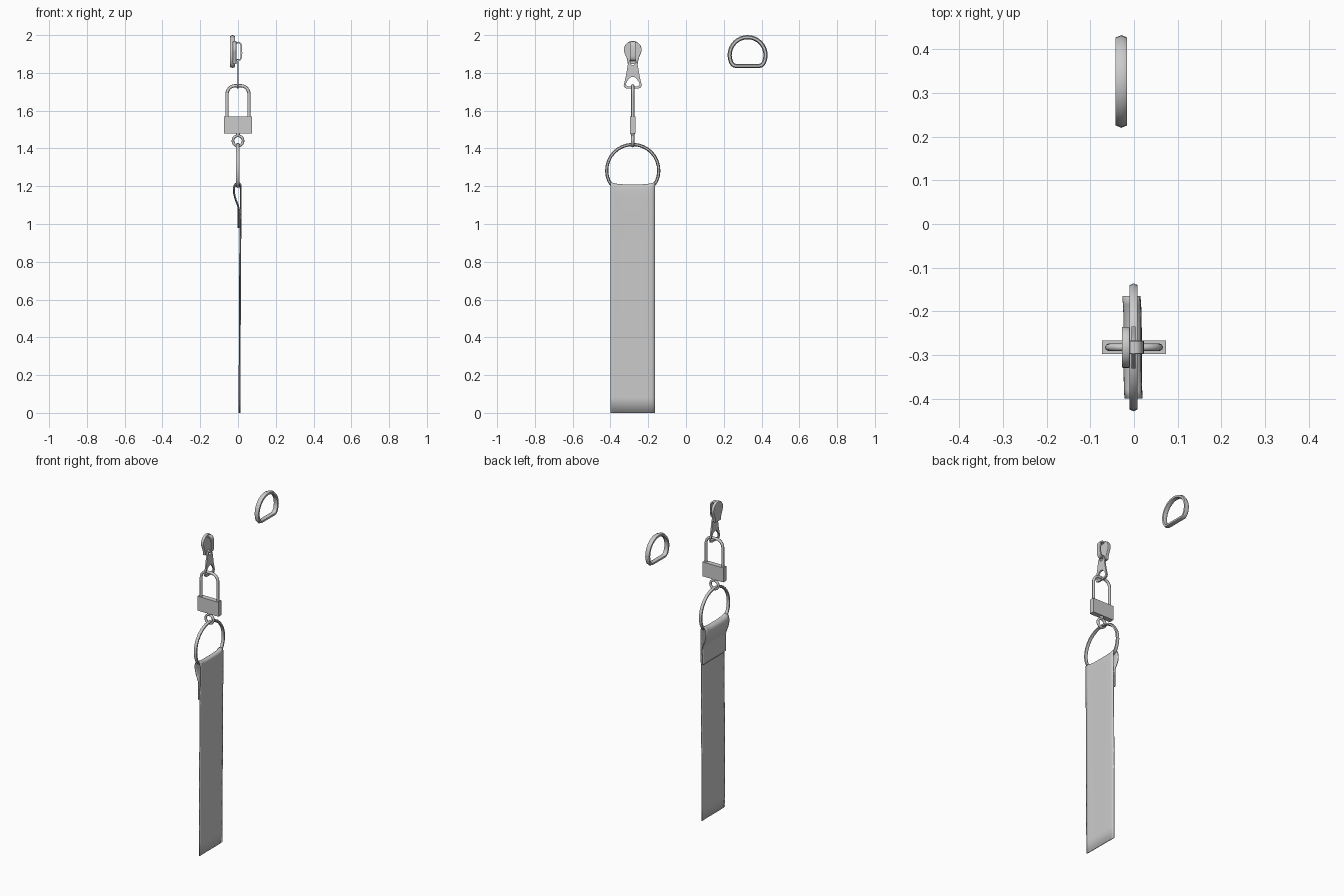
import bpy, bmesh, math
from mathutils import Vector

if "Cube" in bpy.data.objects:
    bpy.data.objects.remove(bpy.data.objects["Cube"])

YC = -0.282  # centre line of the hanging assembly


def finish(bm, name, angle=40):
    bmesh.ops.recalc_face_normals(bm, faces=bm.faces)
    me = bpy.data.meshes.new(name)
    bm.to_mesh(me)
    bm.free()
    ob = bpy.data.objects.new(name, me)
    bpy.context.collection.objects.link(ob)
    smooth(ob, angle)
    return ob


def smooth(ob, angle=40):
    bpy.ops.object.select_all(action='DESELECT')
    ob.select_set(True)
    bpy.context.view_layer.objects.active = ob
    bpy.ops.object.shade_smooth_by_angle(angle=math.radians(angle))


def arc(cx, cz, r, a0, a1, n):
    return [(cx + r * math.cos(math.radians(a0 + (a1 - a0) * i / n)),
             cz + r * math.sin(math.radians(a0 + (a1 - a0) * i / n))) for i in range(n + 1)]


def spline(pts, n=4):
    p = [Vector(q) for q in [pts[0]] + pts + [pts[-1]]]
    out = []
    for i in range(1, len(p) - 2):
        a, b, c, d = p[i - 1:i + 3]
        for k in range(n):
            t = k / n
            out.append(0.5 * (2 * b + (c - a) * t + (2 * a - 5 * b + 4 * c - d) * t * t
                              + (3 * b - a - 3 * c + d) * t ** 3))
    return out + [p[-1]]


def oval(ru, rv, n):
    return [(ru * math.cos(math.tau * i / n), rv * math.sin(math.tau * i / n)) for i in range(n)]


def sweep(name, path, section, place, closed, angle=40):
    """Sweep a section (in-plane offset, depth) along a flat path."""
    bm = bmesh.new()
    p = [Vector(q) for q in path]
    n, rings = len(p), []
    for i in range(n):
        if closed:
            a, b = p[i - 1], p[(i + 1) % n]
        else:
            a, b = p[max(i - 1, 0)], p[min(i + 1, n - 1)]
        t = (b - a).normalized()
        nor = Vector((t.y, -t.x))
        rings.append([bm.verts.new(place(*(p[i] + nor * u), v)) for u, v in section])
    m = len(section)
    for i in range(n if closed else n - 1):
        r, s = rings[i], rings[(i + 1) % n]
        for j in range(m):
            bm.faces.new((r[j], r[(j + 1) % m], s[(j + 1) % m], s[j]))
    if not closed:
        bm.faces.new(rings[0])
        bm.faces.new(rings[-1])
    return finish(bm, name, angle)


def plate(name, loops, x, half, bevel=0.0):
    """Flat plate in the side plane; extra loops become holes."""
    cu = bpy.data.curves.new(name, 'CURVE')
    cu.dimensions, cu.fill_mode = '2D', 'BOTH'
    cu.extrude, cu.bevel_depth, cu.offset = half - bevel, bevel, -bevel
    cu.bevel_resolution = 1
    for lp in loops:
        s = cu.splines.new('POLY')
        s.points.add(len(lp) - 1)
        for pt, (a, b) in zip(s.points, lp):
            pt.co = (a, b, 0, 1)
        s.use_cyclic_u = True
    ob = bpy.data.objects.new(name, cu)
    bpy.context.collection.objects.link(ob)
    ob.location = (x, YC, 0)
    ob.rotation_euler = (math.pi / 2, 0, math.pi / 2)
    bpy.ops.object.select_all(action='DESELECT')
    ob.select_set(True)
    bpy.context.view_layer.objects.active = ob
    bpy.ops.object.convert(target='MESH')
    smooth(bpy.context.view_layer.objects.active, 30)


def side(x, y):
    return lambda a, b, c: (x + c, y + a, b)


def front(a, b, c):
    return (a, YC + c, b)


# D-rings: one through the strap, one loose
def d_ring(name, x, y, z, r, ru, rv):
    shape = arc(0, 0, 1, -24, 204, 20) + [(-.85, -.5), (-.77, -.57), (-.66, -.6),
                                         (0, -.6), (.66, -.6), (.77, -.57), (.85, -.5)]
    sweep(name, [(a * r, z + b * r) for a, b in shape], oval(ru, rv, 6), side(x, y), True, 65)


d_ring("strap_d_ring", -0.001, YC, 1.283, 0.138, 0.0085, 0.0105)
d_ring("loose_d_ring", -0.029, 0.326, 1.894, 0.095, 0.011, 0.0155)

# Strap: folded over the ring bar, short flap behind
prof = spline([(.003, .98), (.003, 1.04), (.002, 1.09), (-.012, 1.13), (-.021, 1.17),
               (-.018, 1.203), (-.004, 1.218), (.008, 1.216), (.0145, 1.195), (.015, 1.1),
               (.0125, .9), (.010, .45), (.009, 0)])
bm = bmesh.new()
cols = 12
rows = []
for p in prof:
    row = []
    for j in range(cols + 1):
        t = 2 * j / cols - 1
        sag = max(0, (p.y - 1.1) / .12) * .012 * (1 - t ** 4)
        row.append(bm.verts.new((p.x - .003 * max(t, 0) ** 4 + .002 * max(-t, 0) ** 4,
                                 YC + .117 * t, p.y - sag)))
    rows.append(row)
for r, s in zip(rows, rows[1:]):
    for j in range(cols):
        bm.faces.new((r[j], r[j + 1], s[j + 1], s[j]))
strap = finish(bm, "strap", 50)
sol = strap.modifiers.new("thickness", 'SOLIDIFY')
sol.thickness, sol.offset = 0.005, 0

# Swivel eye and its stub under the clasp
sweep("swivel_eye", arc(0, 1.44, .027, 0, 360, 20)[:-1], oval(.007, .009, 8), front, True, 60)
bm = bmesh.new()
bmesh.ops.create_cone(bm, cap_ends=True, segments=12, radius1=.009, radius2=.012, depth=.022)
bmesh.ops.translate(bm, vec=(0, YC, 1.475), verts=bm.verts)
finish(bm, "swivel_stub")

# Clasp block
bm = bmesh.new()
bmesh.ops.create_cube(bm, size=1)
bmesh.ops.scale(bm, vec=(.146, .031, .09), verts=bm.verts)
bmesh.ops.translate(bm, vec=(0, YC, 1.525), verts=bm.verts)
finish(bm, "clasp_block", 20)

# Shackle bow
bow = [(.058, 1.56)] + arc(.015, 1.689, .043, 0, 90, 6) + arc(-.015, 1.689, .043, 90, 180, 6) + [(-.058, 1.56)]
sweep("shackle", bow, oval(.0085, .0085, 8), front, False, 60)

# Pull tab with a large lower eye and a small upper eye
outer = [(-.03, 1.717), (.03, 1.717), (.043, 1.722), (.048, 1.734), (.036, 1.785), (.025, 1.85),
         (.016, 1.868), (0, 1.874), (-.016, 1.868), (-.025, 1.85), (-.036, 1.785), (-.048, 1.734), (-.043, 1.722)]
eye = [(-.028, 1.729), (.028, 1.729), (.036, 1.736), (.034, 1.75)] + arc(0, 1.752, .027, 20, 160, 8) \
    + [(-.034, 1.75), (-.036, 1.736)]
plate("pull_tab", [outer, eye, arc(0, 1.853, .013, 0, 360, 12)[:-1]], -.001, .0045)

# Slider: two shaped plates joined by a core
body = arc(0, 1.922, .047, -12, 192, 16) + [(-.03, 1.872), (-.026, 1.846), (.026, 1.846), (.03, 1.872)]
plate("slider_body", [body], -.0185, .0095, .003)

# Slider bridge that holds the tab
bridge = spline([(-.012, 1.957), (.004, 1.961), (.014, 1.953), (.018, 1.93), (.018, 1.89),
                 (.013, 1.873), (.002, 1.866), (-.012, 1.868)], 3)
sweep("slider_bridge", bridge, [(-.004, -.014), (.004, -.014), (.004, .014), (-.004, .014)], front, False, 40)
